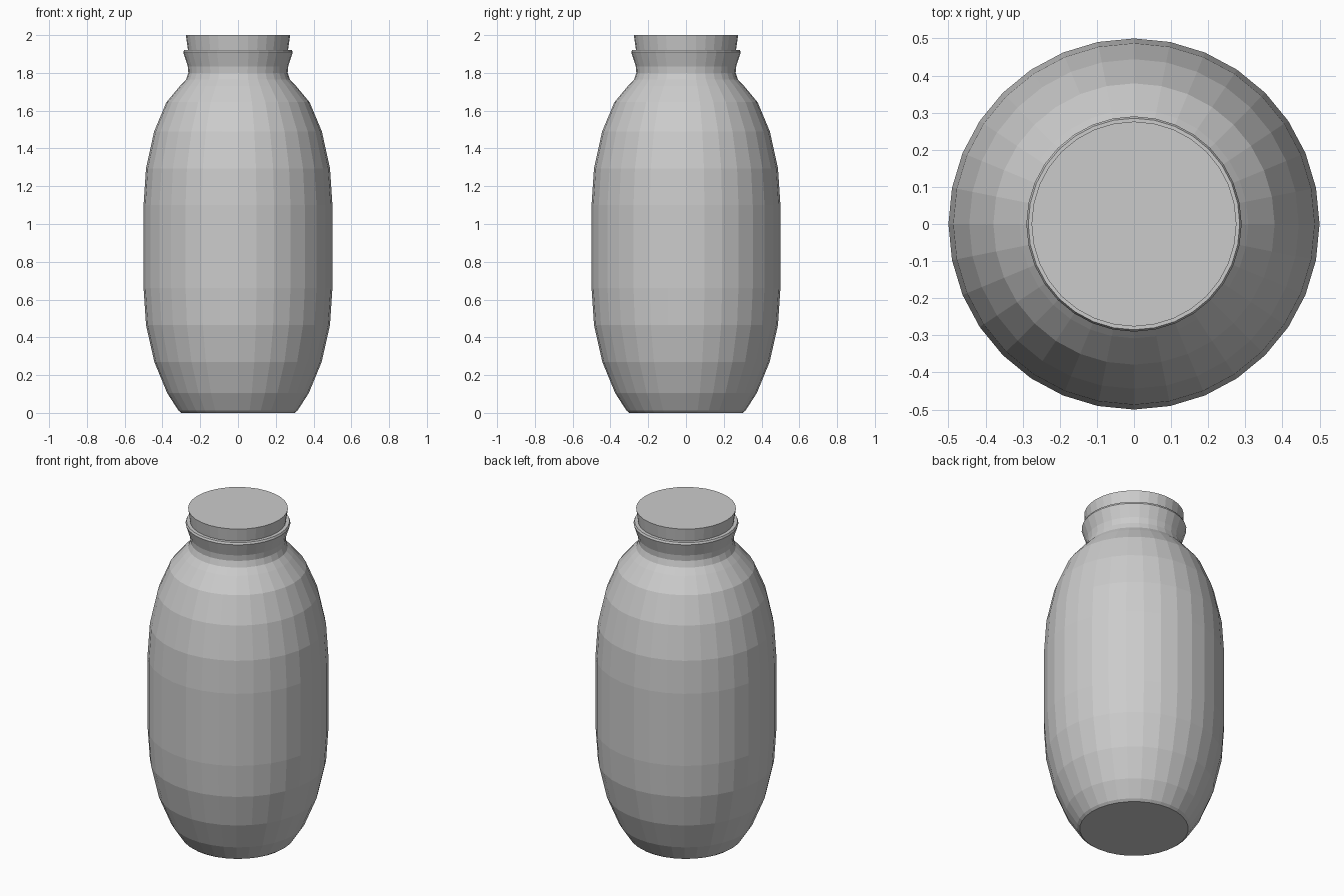
import bpy, bmesh, math

if "Cube" in bpy.data.objects:
    bpy.data.objects.remove(bpy.data.objects["Cube"])

SIDES = 32

def lathe(name, profile):
    """Revolve (radius, z) points around z and cap both ends."""
    bm = bmesh.new()
    rings = []
    for r, z in profile:
        rings.append([bm.verts.new((r * math.cos(2 * math.pi * i / SIDES),
                                    r * math.sin(2 * math.pi * i / SIDES), z))
                      for i in range(SIDES)])
    for a, b in zip(rings, rings[1:]):
        for i in range(SIDES):
            j = (i + 1) % SIDES
            bm.faces.new((a[i], a[j], b[j], b[i]))
    bm.faces.new(rings[0][::-1])
    bm.faces.new(rings[-1])
    mesh = bpy.data.meshes.new(name)
    bm.to_mesh(mesh)
    bm.free()
    obj = bpy.data.objects.new(name, mesh)
    bpy.context.collection.objects.link(obj)
    return obj

# Jar body: base, rounded sides, shoulder, pinched neck and flared rim
lathe("jar_body", [
    (0.30, 0.0), (0.315, 0.012), (0.375, 0.105), (0.443, 0.27),
    (0.487, 0.465), (0.50, 0.66), (0.50, 1.10), (0.487, 1.295),
    (0.444, 1.49), (0.379, 1.645), (0.308, 1.73), (0.275, 1.765),
    (0.263, 1.80), (0.266, 1.835), (0.29, 1.91), (0.285, 1.922),
])

# Stopper: slightly tapered plug set into the neck
lathe("stopper", [(0.258, 1.87), (0.265, 1.922), (0.276, 2.0)])
